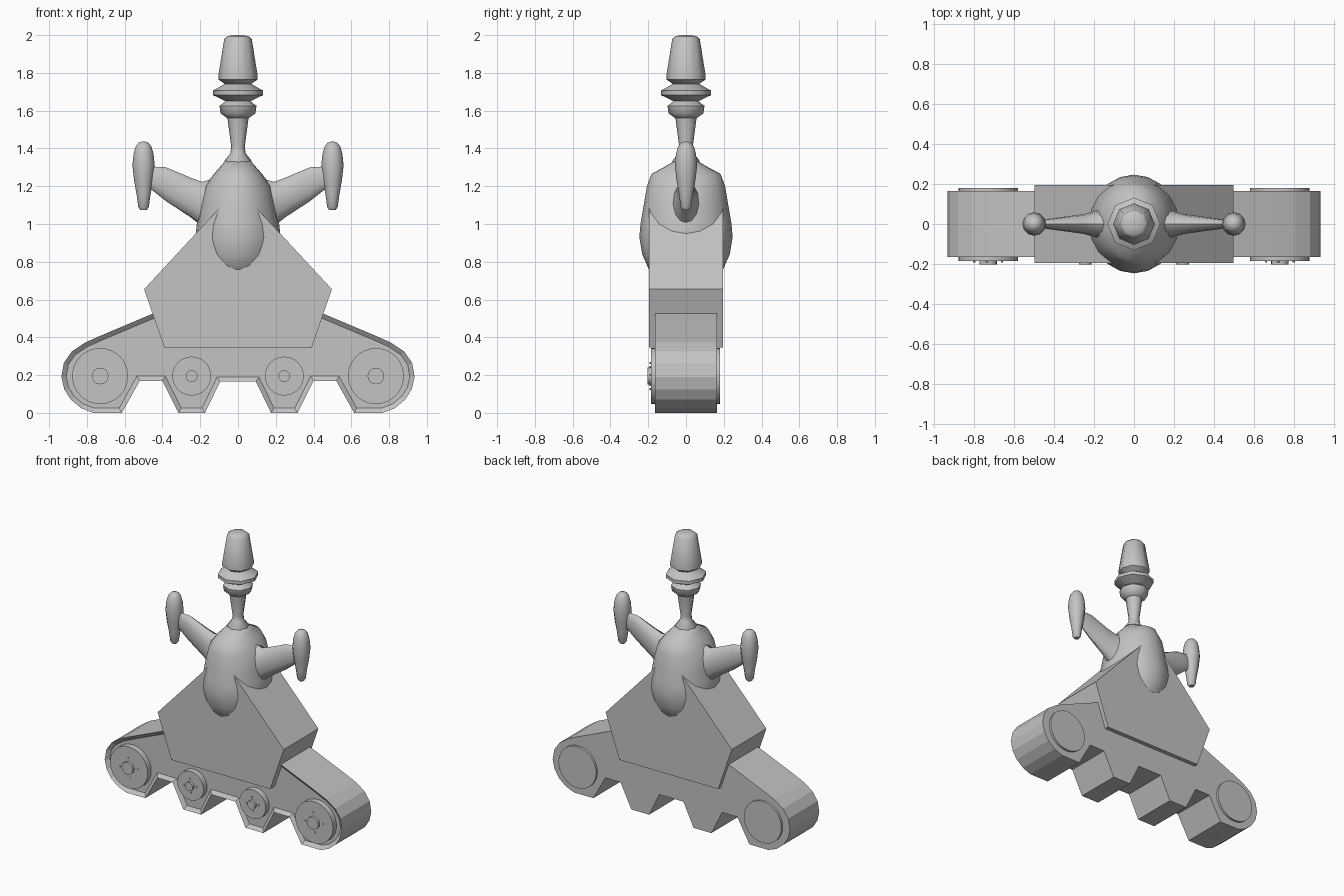
import bpy, bmesh, math
from mathutils import Vector

if "Cube" in bpy.data.objects:
    bpy.data.objects.remove(bpy.data.objects["Cube"])

grey = bpy.data.materials.new("plain grey")
grey.diffuse_color = (0.55, 0.55, 0.55, 1)
grey.use_nodes = True
grey.node_tree.nodes["Principled BSDF"].inputs["Base Color"].default_value = grey.diffuse_color


def finish(name, bm, smooth=None):
    bmesh.ops.recalc_face_normals(bm, faces=bm.faces)
    me = bpy.data.meshes.new(name)
    bm.to_mesh(me)
    bm.free()
    me.materials.append(grey)
    ob = bpy.data.objects.new(name, me)
    bpy.context.collection.objects.link(ob)
    if smooth:
        bpy.ops.object.select_all(action='DESELECT')
        ob.select_set(True)
        bpy.context.view_layer.objects.active = ob
        bpy.ops.object.shade_smooth_by_angle(angle=math.radians(smooth))
    return ob


def plate(name, pts, y0, y1, rim=0, depth=0):
    """Extrude an xz outline from y0 (front) to y1, with an optional sunk front panel."""
    bm = bmesh.new()
    front = bm.faces.new([bm.verts.new((x, y0, z)) for x, z in pts])
    r = bmesh.ops.extrude_face_region(bm, geom=[front], use_keep_orig=True)
    verts = [g for g in r["geom"] if isinstance(g, bmesh.types.BMVert)]
    bmesh.ops.translate(bm, verts=verts, vec=(0, y1 - y0, 0))
    bmesh.ops.recalc_face_normals(bm, faces=bm.faces)
    if rim:
        bmesh.ops.inset_region(bm, faces=[front], thickness=rim, use_even_offset=True)
        bmesh.ops.translate(bm, verts=front.verts[:], vec=(0, depth, 0))
    return finish(name, bm)


def loft(name, rings, n, axis='Z', smooth=50):
    """Skin ellipses: each ring is (centre, u vector radius, v vector radius)."""
    bm = bmesh.new()
    loops = []
    for c, a, b in rings:
        loop = []
        for i in range(n):
            t = 2 * math.pi * i / n
            u, v = a * math.cos(t), b * math.sin(t)
            off = Vector((u, v, 0)) if axis == 'Z' else Vector((0, u, v))
            loop.append(bm.verts.new(Vector(c) + off))
        loops.append(loop)
    for p, q in zip(loops, loops[1:]):
        for i in range(n):
            j = (i + 1) % n
            bm.faces.new((p[i], p[j], q[j], q[i]))
    bm.faces.new(loops[0])
    bm.faces.new(loops[-1])
    return finish(name, bm, smooth)


def disc(name, x, z, r, y0, y1, n=32):
    pts = [(x + r * math.cos(2 * math.pi * i / n), z + r * math.sin(2 * math.pi * i / n))
           for i in range(n)]
    ob = plate(name, pts, y0, y1)
    bpy.ops.object.select_all(action='DESELECT')
    ob.select_set(True)
    bpy.context.view_layer.objects.active = ob
    bpy.ops.object.shade_smooth_by_angle(angle=math.radians(30))


# Track: mirrored half outline, sunk front panel
half = [(0.095, 0.165), (0.175, 0), (0.315, 0), (0.40, 0.17), (0.52, 0.17), (0.615, 0),
        (0.765, 0), (0.83, 0.025), (0.885, 0.07), (0.92, 0.125), (0.935, 0.19),
        (0.922, 0.265), (0.88, 0.325), (0.81, 0.372), (0.72, 0.412), (0.44, 0.53)]
outline = half + [(-x, z) for x, z in reversed(half)]
plate("track_body", outline, -0.165, 0.165, 0.025, 0.02)

# Hull: pentagonal block
plate("hull", [(-0.39, 0.345), (0.39, 0.345), (0.497, 0.655), (0, 1.19), (-0.497, 0.655)],
      -0.195, 0.195)

# Wheels with hubs and bolts, plus plain discs on the back
WZ = 0.195
for x, r, hub in [(-0.73, 0.148, 0.044), (-0.245, 0.103, 0.031),
                  (0.245, 0.103, 0.031), (0.73, 0.148, 0.044)]:
    big = r > 0.12
    disc("wheel", x, WZ, r, -0.186, -0.13)
    disc("wheel_hub", x, WZ, hub, -0.204, -0.18, 16)
    for k in range(4):
        a = k * math.pi / 2 + 0.1
        disc("wheel_bolt", x + math.cos(a) * r * 0.47, WZ + math.sin(a) * r * 0.47,
             0.006, -0.192, -0.18, 6)
    if big:
        disc("back_disc", x, WZ, r, 0.15, 0.181)

# Torso: egg shape poking through the hull (z, x radius, y radius)
torso = [(0.70, 0.12, 0.13), (0.76, 0.18, 0.197), (0.84, 0.212, 0.232), (0.93, 0.226, 0.247),
         (1.0, 0.218, 0.241), (1.1, 0.2, 0.224), (1.2, 0.176, 0.207), (1.265, 0.128, 0.183),
         (1.31, 0.088, 0.1), (1.335, 0.066, 0.06)]
loft("torso", [((0, 0, z), a, b) for z, a, b in torso], 20)

# Neck, collars and head: one eight-sided turned piece (z, radius)
column = [(1.32, 0.07), (1.335, 0.072), (1.375, 0.04), (1.41, 0.036), (1.56, 0.056),
          (1.585, 0.092), (1.625, 0.098), (1.65, 0.066), (1.682, 0.132), (1.706, 0.132),
          (1.742, 0.07), (1.765, 0.104), (1.785, 0.104), (1.98, 0.073), (1.995, 0.055),
          (2.0, 0.02)]
loft("neck_and_head", [((0, 0, z), r, r) for z, r in column], 8, smooth=46)

# Arms and upright pods on both sides
arm = [(0.10, 1.08, 0.09, 0.17), (0.19, 1.105, 0.068, 0.118), (0.25, 1.14, 0.05, 0.105),
       (0.38, 1.21, 0.032, 0.09), (0.45, 1.24, 0.022, 0.064), (0.50, 1.245, 0.014, 0.045)]
pod = [(1.075, 0.018), (1.09, 0.028), (1.15, 0.036), (1.23, 0.05), (1.31, 0.059),
       (1.37, 0.053), (1.41, 0.042), (1.43, 0.026), (1.436, 0.008)]
for s, side in ((-1, "left"), (1, "right")):
    loft(side + "_arm", [((s * x, 0, z), d, h) for x, z, d, h in arm], 12, 'X')
    loft(side + "_pod", [((s * 0.5, 0, z), r, r) for z, r in pod], 12)
